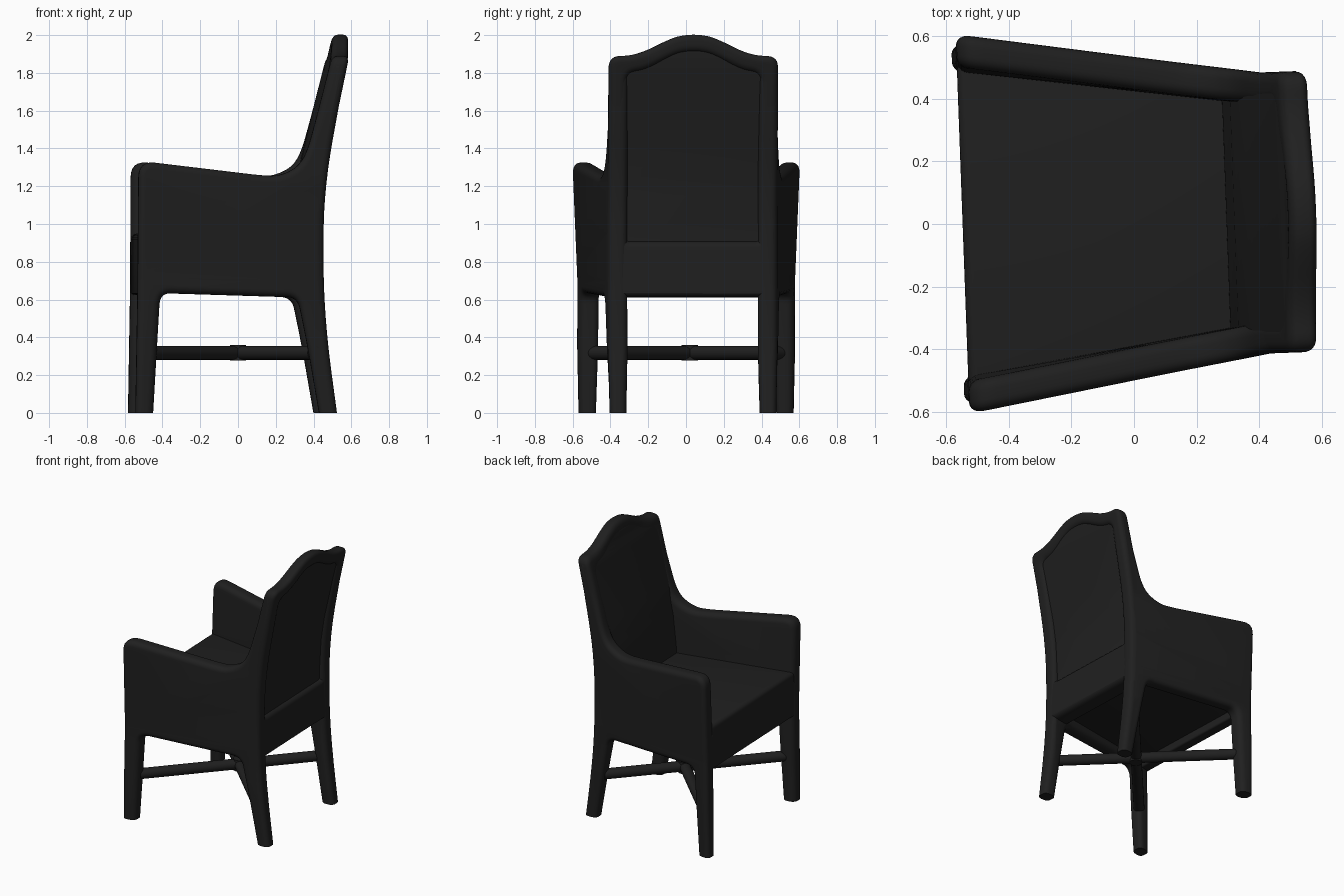
import bpy, bmesh, math
from mathutils import Vector, Matrix

cube = bpy.data.objects.get("Cube")
if cube:
    bpy.data.objects.remove(cube, do_unlink=True)

mat = bpy.data.materials.new("charcoal_black")
mat.use_nodes = True
COLOUR = (0.014, 0.014, 0.014, 1)
mat.diffuse_color = COLOUR
bsdf = mat.node_tree.nodes["Principled BSDF"]
bsdf.inputs["Base Color"].default_value = COLOUR
bsdf.inputs["Roughness"].default_value = 0.8

# The whole chair stands slightly turned about the vertical axis
PLACE = Matrix.Translation((0, 0.02, 0)) @ Matrix.Rotation(math.radians(2.1), 4, 'Z')


def finish(name, bm):
    """Turn a bmesh into a placed, smooth shaded object."""
    bmesh.ops.recalc_face_normals(bm, faces=bm.faces)
    bm.transform(PLACE)
    mesh = bpy.data.meshes.new(name)
    bm.to_mesh(mesh)
    bm.free()
    mesh.materials.append(mat)
    obj = bpy.data.objects.new(name, mesh)
    bpy.context.collection.objects.link(obj)
    bpy.ops.object.select_all(action='DESELECT')
    obj.select_set(True)
    bpy.context.view_layer.objects.active = obj
    bpy.ops.object.shade_smooth_by_angle(angle=math.radians(40))


def fillet(corners, steps=6):
    """Round each (u, v, radius) corner of a closed outline."""
    out = []
    for i, (u, v, r) in enumerate(corners):
        p = Vector((u, v))
        a = Vector(corners[i - 1][:2]) - p
        b = Vector(corners[(i + 1) % len(corners)][:2]) - p
        if r == 0:
            out.append(p)
            continue
        a = p + a.normalized() * min(r, a.length * 0.48)
        b = p + b.normalized() * min(r, b.length * 0.48)
        for k in range(steps + 1):
            t = k / steps
            out.append(a * (1 - t) ** 2 + p * 2 * t * (1 - t) + b * t * t)
    return out


def slab(outlines, half, bevel):
    """Round-edged slab of the outlines, thick along local z, as a bmesh."""
    cu = bpy.data.curves.new("outline", 'CURVE')
    cu.dimensions = '2D'
    cu.fill_mode = 'BOTH'
    cu.extrude = half - bevel
    cu.bevel_depth = bevel
    cu.bevel_resolution = 4
    cu.offset = -bevel
    for pts in outlines:
        sp = cu.splines.new('POLY')
        sp.points.add(len(pts) - 1)
        for q, p in zip(sp.points, pts):
            q.co = (p.x, p.y, 0, 1)
        sp.use_cyclic_u = True
    tmp = bpy.data.objects.new("outline", cu)
    bpy.context.collection.objects.link(tmp)
    bpy.context.view_layer.update()
    mesh = bpy.data.meshes.new_from_object(tmp.evaluated_get(bpy.context.evaluated_depsgraph_get()))
    bm = bmesh.new()
    bm.from_mesh(mesh)
    bpy.data.objects.remove(tmp)
    bpy.data.curves.remove(cu)
    bpy.data.meshes.remove(mesh)
    bmesh.ops.remove_doubles(bm, verts=bm.verts, dist=0.0005)
    return bm


def cut(bm, co, no, **kw):
    return bmesh.ops.bisect_plane(bm, geom=bm.verts[:] + bm.edges[:] + bm.faces[:],
                                  plane_co=co, plane_no=no, **kw)


# Sides: legs, side panel, arm and back upright share one outline
side = fillet([
    (-0.564, -0.05, 0), (-0.472, -0.05, 0), (-0.432, 0.635, 0.06), (0.3, 0.612, 0.06),
    (0.352, 0.36, 0.12), (0.423, -0.05, 0), (0.516, -0.05, 0), (0.455, 0.4, 0.2),
    (0.435, 0.75, 0.2), (0.442, 1.2, 0.25), (0.562, 1.86, 0.03), (0.482, 1.86, 0.03),
    (0.35, 1.38, 0.08), (0.3, 1.3, 0.06), (0.2, 1.253, 0.09), (0.1, 1.258, 0.05),
    (-0.548, 1.335, 0.09), (-0.552, 0.65, 0.1)])
KINK = 0.42
for sign, label in ((1, "left"), (-1, "right")):
    bm = slab([side], 0.052, 0.036)
    # Loops where the side straightens behind, and where panel meets legs
    cut(bm, (KINK, 0, 0), (1, 0, 0))
    for z in (0.35, 0.7, 0.95):
        cut(bm, (0, z, 0), (0, 1, 0))
    for v in bm.verts:
        x, z, d = v.co
        lean = 0.045 * max(z - 0.7, 0) * max(KINK - x, 0)
        taper = 0.136 * (min(x, KINK) + 0.52)
        d *= 0.84 + 0.16 * min(z / 0.35, 1)
        v.co = (x, sign * (0.525 - taper + lean + d), z)
    res = cut(bm, (0, 0, 0), (0, 0, 1), clear_inner=True)
    rim = [e for e in res["geom_cut"] if isinstance(e, bmesh.types.BMEdge)]
    bmesh.ops.holes_fill(bm, edges=rim)
    finish("side_and_legs_" + label, bm)

# Backrest: arched frame around a recessed panel, leaning back
SPINE = [(0.6, 0.365), (0.95, 0.362), (1.2, 0.381), (1.36, 0.407), (1.6, 0.462),
         (1.88, 0.527), (2.0, 0.543)]


def spine_x(z):
    z = min(max(z, 0.6), 2.0)
    for (z0, x0), (z1, x1) in zip(SPINE, SPINE[1:]):
        if z <= z1:
            return x0 + (x1 - x0) * (z - z0) / (z1 - z0)


def mirrored(half):
    return fillet(half + [(-u, v, r) for u, v, r in reversed(half)])


arch = mirrored([(0.44, 0.612, 0.02), (0.448, 1.888, 0.06), (0.3, 1.892, 0.1),
                 (0.11, 1.988, 0.12), (0.03, 2.002, 0.03)])
opening = mirrored([(0.35, 0.91, 0.02), (0.355, 1.8, 0.05), (0.25, 1.815, 0.08),
                    (0.1, 1.9, 0.1), (0.03, 1.912, 0.02)])
panel = mirrored([(0.39, 0.85, 0.02), (0.39, 1.84, 0.02), (0.25, 1.86, 0.05), (0.1, 1.94, 0.05)])

# The panel sits forward, almost flush with the front of the frame
for name, outlines, half, bevel, shift in (("back_frame", [arch, opening], 0.055, 0.034, 0),
                                           ("back_panel", [panel], 0.045, 0.01, -0.009)):
    bm = slab(outlines, half, bevel)
    for k in range(1, 28):
        cut(bm, (0, 0.6 + k * 0.05, 0), (0, 1, 0))
    for v in bm.verts:
        y, z, d = v.co
        v.co = (spine_x(z) + (d + shift) * (1.38 - 0.44 * (z - 0.62)), y, z)
    finish(name, bm)


# Seat: tapered blocks
def block(name, x0, x1, hw0, hw1, z0, z1, bevel, drop=0):
    bm = bmesh.new()
    bmesh.ops.create_cube(bm, size=2)
    for v in bm.verts:
        front, top = v.co.x < 0, v.co.z > 0
        z = (z1 if front else z1 - drop) if top else z0
        v.co = (x0 if front else x1, v.co.y * (hw0 if front else hw1), z)
    bmesh.ops.bevel(bm, geom=bm.edges[:], offset=bevel, segments=4, profile=0.5, affect='EDGES')
    finish(name, bm)


block("seat", -0.548, 0.36, 0.52, 0.42, 0.68, 0.95, 0.03, drop=0.02)
block("front_rail", -0.548, -0.47, 0.52, 0.51, 0.625, 0.88, 0.012)


# Crossed stretchers between opposite legs
def rod(name, a, b, radius):
    a, b = Vector(a), Vector(b)
    bm = bmesh.new()
    bmesh.ops.create_cone(bm, cap_ends=True, segments=20, radius1=radius, radius2=radius,
                          depth=(b - a).length)
    turn = (b - a).to_track_quat('Z', 'Y').to_matrix().to_4x4()
    bm.transform(Matrix.Translation((a + b) / 2) @ turn)
    finish(name, bm)


for sign, label in ((1, "left"), (-1, "right")):
    rod("stretcher_" + label, (-0.5, sign * 0.52, 0.318), (0.38, sign * -0.4, 0.318), 0.037)
rod("stretcher_joint", (0, 0, 0.277), (0, 0, 0.359), 0.043)
